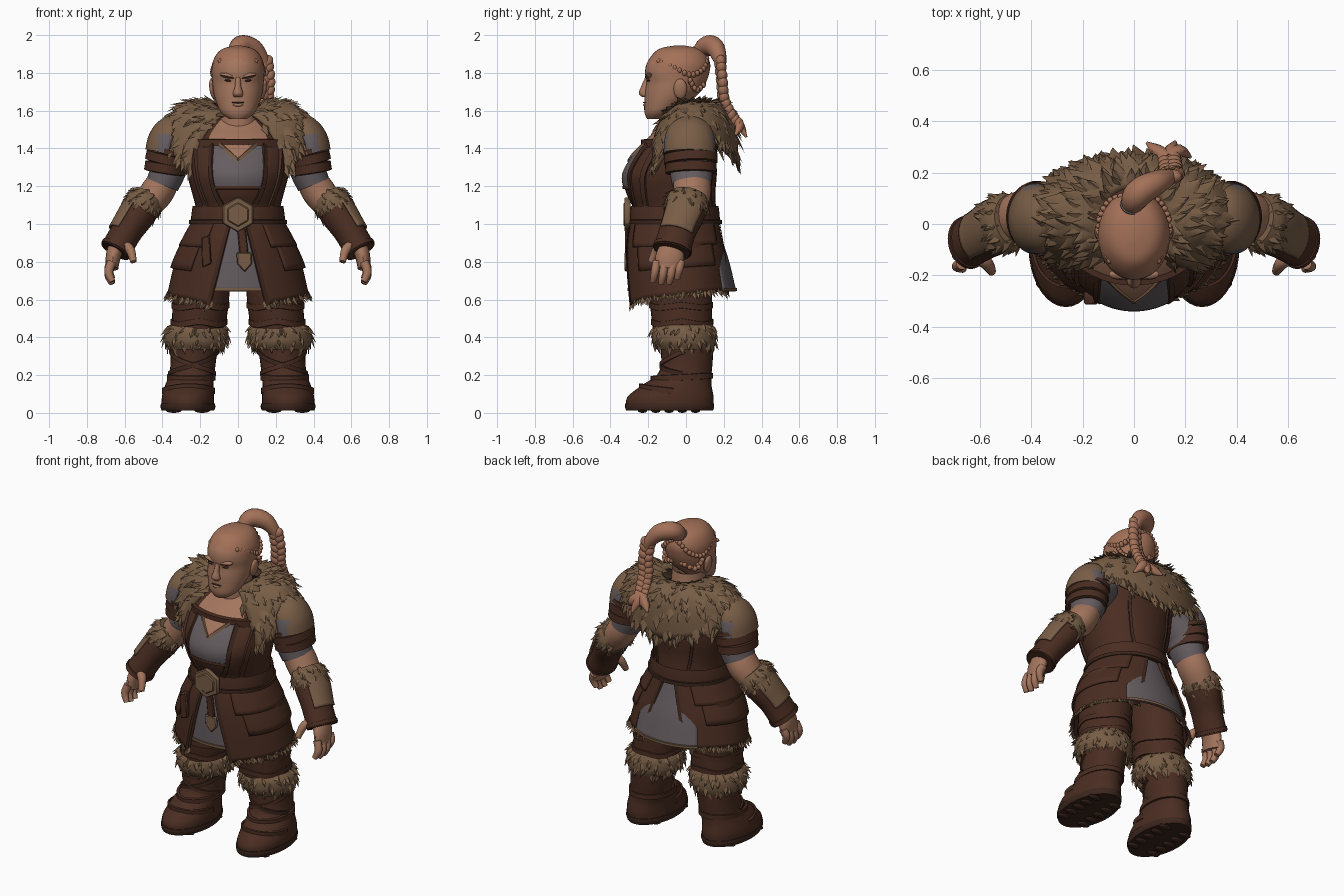
import bpy, bmesh, math, random
from mathutils import Vector, Matrix

if "Cube" in bpy.data.objects:
    bpy.data.objects.remove(bpy.data.objects["Cube"])

random.seed(4)
PI = math.pi
FRONT = -PI / 2
COLOURS = {"skin": (.37, .18, .11), "hair": (.37, .165, .098), "fur": (.185, .11, .06), "dark_fur": (.155, .09, .048),
           "leather": (.068, .026, .0155), "dark_leather": (.045, .019, .012), "cloth": (.13, .108, .117),
           "tan_leather": (.19, .11, .062), "dark_line": (.06, .025, .018)}
MATS = {}
for key, c in COLOURS.items():
    MATS[key] = bpy.data.materials.new(key)
    MATS[key].diffuse_color = (*c, 1)

def finish(name, bm, mats, mirror=False, thick=0):
    bmesh.ops.recalc_face_normals(bm, faces=bm.faces)
    me = bpy.data.meshes.new(name)
    bm.to_mesh(me)
    bm.free()
    for m in mats:
        me.materials.append(MATS[m])
    for p in me.polygons:
        p.use_smooth = True
    me.set_sharp_from_angle(angle=math.radians(40))
    ob = bpy.data.objects.new(name, me)
    bpy.context.collection.objects.link(ob)
    if thick:
        ob.modifiers.new("thickness", "SOLIDIFY").thickness = thick
    if mirror:
        ob.modifiers.new("mirror", "MIRROR").use_mirror_merge = False

def spline(rings, t):
    """Smooth interpolation of a list of tuples, t from 0 to 1."""
    n = len(rings)
    x = min(max(t, 0), 1) * (n - 1)
    i = min(int(x), n - 2)
    f = x - i
    q = [rings[min(max(i + k, 0), n - 1)] for k in (-1, 0, 1, 2)]
    return [b + .5 * f * (c - a + f * (2 * a - 5 * b + 4 * c - d + f * (3 * (b - c) + d - a))) for a, b, c, d in zip(*q)]

def tube(rings, level=True, grow=0):
    """Surface point function for elliptical rings (x, y, z, rx, ry)."""
    def f(a, t):
        x, y, z, rx, ry = spline(rings, t)
        T = Vector((0, 0, 1))
        if not level:
            T = (Vector(spline(rings, min(t + .03, 1))[:3]) - Vector(spline(rings, max(t - .03, 0))[:3])).normalized()
        A = Vector((0, 1, 0)).cross(T).normalized()
        return Vector((x, y, z)) + A * (rx + grow) * math.cos(a) + T.cross(A) * (ry + grow) * math.sin(a)
    return f

def shell(name, f, mats, nu=32, nv=16, a0=0, a1=2 * PI, t0=0, t1=1, rule=None, keep=None, thick=0, mirror=False, caps=False):
    bm = bmesh.new()
    mats = [mats] if isinstance(mats, str) else mats
    cols = nu if abs(a1 - a0 - 2 * PI) < 1e-4 else nu + 1
    g = [[bm.verts.new(f(a0 + (a1 - a0) * i / nu, t0 + (t1 - t0) * j / nv)) for i in range(cols)] for j in range(nv + 1)]
    for j in range(nv):
        for i in range(nu):
            k = (i + 1) % cols
            bm.faces.new((g[j][i], g[j][k], g[j + 1][k], g[j + 1][i]))
    if caps:
        bm.faces.new(g[0])
        bm.faces.new(g[-1])
    bmesh.ops.recalc_face_normals(bm, faces=bm.faces)
    for p in bm.faces if rule else ():
        p.material_index = rule(p.calc_center_median(), p.normal)
    if keep:
        bad = [p for p in bm.faces if not keep(p.calc_center_median(), p.normal)]
        bmesh.ops.delete(bm, geom=bad, context="FACES")
    finish(name, bm, mats, mirror, thick)

def fur(name, f, rows, cols, length, centre, a0=0, a1=2 * PI, t0=0, mirror=False):
    """Broad pointed tufts lying along a surface."""
    bm = bmesh.new()
    for i in range(rows * cols):
        t = t0 + (1 - t0) * (i // cols + random.random()) / rows
        a = a0 + (a1 - a0) * (i % cols + random.random()) / cols
        p = f(a, t)
        du = (f(a + .02, t) - p).normalized()
        dv = ((f(a, t + .02) - p) if t < .5 else (p - f(a, t - .02))).normalized()
        n = du.cross(dv).normalized()
        n = -n if n.dot(p - Vector(centre)) < 0 else n
        s = length * random.uniform(.7, 1.25)
        d = dv * .9 + n * random.uniform(.1, .4) + du * random.uniform(-.4, .4)
        v = [bm.verts.new(q) for q in (p - du * s * .42 - n * .008, p + du * s * .42 - n * .008,
                                       p + n * s * .14 + dv * s * .2, p + d * s, p - dv * s * .4 - n * .008)]
        dark = int(random.random() < .2)
        for q in ((0, 2, 3), (2, 1, 3), (0, 3, 1), (0, 4, 2), (4, 1, 2), (0, 1, 4)):
            bm.faces.new([v[k] for k in q]).material_index = dark
    finish(name, bm, ["fur", "dark_fur"], mirror)

def strap(name, f, pts, w, mat, mirror=False, h=.01, n=24):
    """Flat band following (angle, t) points on a tube."""
    bm, rows = bmesh.new(), []
    for i in range(n + 1):
        p = f(*spline(pts, i / n))
        a, t = spline(pts, i / n)
        out = (p - f(a + PI, t)).normalized()
        side = out.cross(f(*spline(pts, i / n + .02)) - f(*spline(pts, i / n - .02))).normalized() * w / 2
        rows.append([bm.verts.new(p + side * k + out * o) for k, o in ((-1, -h), (1, -h), (.85, h), (-.85, h))])
    for r, q in zip(rows, rows[1:]):
        for k in range(4):
            bm.faces.new((r[k], r[(k + 1) % 4], q[(k + 1) % 4], q[k]))
    finish(name, bm, [mat], mirror)

def blobs(name, items, mat, mirror=False):
    """Ellipsoids given as (location, radii, roll about y)."""
    bm = bmesh.new()
    for loc, r, roll in items:
        m = Matrix.Translation(loc) @ Matrix.Rotation(roll, 4, "Y") @ Matrix.Diagonal((*r, 1))
        bmesh.ops.create_uvsphere(bm, u_segments=14, v_segments=8, radius=1, matrix=m)
    finish(name, bm, [mat], mirror)

def prism(name, outline, y, depth, mat):
    bm = bmesh.new()
    new = bmesh.ops.extrude_face_region(bm, geom=[bm.faces.new([bm.verts.new((x, y, z)) for x, z in outline])])["geom"]
    bmesh.ops.translate(bm, vec=(0, depth, 0), verts=[v for v in new if isinstance(v, bmesh.types.BMVert)])
    bmesh.ops.bevel(bm, geom=bm.edges[:], offset=.006, segments=1, affect="EDGES")
    finish(name, bm, [mat])

def around(t, wave=0):
    return [(k * PI / 4, t + wave * (k % 2)) for k in range(9)]

# Head, face and neck
head = [(0, -.165, 1.555, .045, .04), (0, -.14, 1.59, .09, .08), (0, -.1, 1.65, .117, .12), (0, -.07, 1.70, .13, .147),
        (0, -.052, 1.75, .136, .158), (0, -.047, 1.80, .14, .170), (0, -.04, 1.85, .136, .168), (0, -.035, 1.90, .113, .14),
        (0, -.035, 1.93, .076, .1), (0, -.035, 1.944, .02, .03)]
shell("head", tube(head), ["skin", "hair"], 40, 36, rule=lambda c, n: int(c.z > 1.86 - .75 * (c.y + .18) and c.z > 1.66), caps=True)
shell("neck", tube([(0, .0, 1.46, .12, .13), (0, -.02, 1.52, .105, .11), (0, -.03, 1.66, .095, .1)]), "skin")
shell("nose", tube([(0, -.203, 1.775, .014, .014), (0, -.215, 1.73, .016, .022), (0, -.222, 1.69, .028, .028),
                    (0, -.212, 1.672, .02, .018)]), "skin", 12, 8, caps=True)
for name, loc, r, roll, mat in (("ears", (.134, -.03, 1.715), (.018, .036, .055), .15, "skin"),
                                ("brow_ridges", (.052, -.195, 1.784), (.048, .02, .014), -.2, "skin"),
                                ("eyebrows", (.052, -.203, 1.779), (.04, .014, .004), -.22, "dark_line"),
                                ("eyes", (.05, -.197, 1.759), (.022, .011, .006), -.1, "dark_line")):
    blobs(name, [(loc, r, roll)], mat, True)
blobs("mouth", [((0, -.217, 1.643), (.034, .011, .004), 0)], "dark_line")
blobs("lower_lip", [((0, -.214, 1.63), (.028, .013, .009), 0)], "skin")

# Hair: hairline plaits, tied bun and hanging braid
def plait(name, path, count, r, mirror=False):
    pts = [(spline(path, i / (count - 1)), (-1) ** i) for i in range(count)]
    blobs(name, [((p[0] + k * r * .45, p[1] + k * r * .14, p[2]), (r, r * .9, r * 1.2), .6 * k) for p, k in pts], "hair", mirror)

plait("hairline_plaits", [(.085, -.145, 1.86), (.12, -.07, 1.83), (.125, .02, 1.79), (.085, .09, 1.82), (.02, .11, 1.88)], 30, .014, True)
plait("nape_plaits", [(.125, .02, 1.76), (.105, .055, 1.71), (.04, .095, 1.74)], 12, .014, True)
bun = [(-.01, .05, 1.875, .03, .03), (0, .095, 1.93, .05, .052), (.03, .13, 1.945, .055, .055),
       (.085, .16, 1.925, .05, .048), (.13, .18, 1.87, .035, .035), (.145, .185, 1.83, .025, .025)]
shell("bun", tube(bun, False), "hair", 20, 20, caps=True)
strap("hair_tie", tube(bun, False), around(.1), .025, "cloth", h=.008)
plait("braid", [(.14, .18, 1.86), (.152, .19, 1.76), (.145, .2, 1.66), (.14, .235, 1.58), (.13, .275, 1.52)], 22, .031)
for k, tip in enumerate([(.22, .26, 1.47), (.16, .32, 1.46), (.05, .315, 1.49)]):
    shell(f"braid_tip_{k + 1}", tube([(.135, .255, 1.56, .025, .025), ((.13 + tip[0]) / 2, .285, 1.52, .03, .025),
                                      (*tip, .006, .006)], False), "hair", 10, 6, caps=True)

# Vest with chest cloth, neckline and straps
torso = [(0, -.06, 1.0, .245, .23), (0, -.06, 1.08, .225, .22), (0, -.08, 1.16, .242, .235), (0, -.085, 1.26, .268, .248),
         (0, -.06, 1.36, .275, .22), (0, -.01, 1.45, .265, .19), (0, .03, 1.52, .2, .15), (0, .03, 1.58, .1, .1)]
tf = tube(torso, grow=.002)
shell("vest", tube(torso), "leather", 40, 28)
shell("chest_cloth", tube(torso, grow=.006), "cloth", 16, 10, FRONT - .51, FRONT + .51, 2.35 / 7, 4.7 / 7)
shell("upper_chest", tube(torso, grow=.008), "skin", 16, 8, FRONT - .62, FRONT + .62, 4.8 / 7, .99)
shell("neckline", lambda u, t: tube(torso, grow=.009)(FRONT + u * (t - 3.8 / 7) / (.9 / 7), t), "skin", 12, 8, -.33, .33, 3.8 / 7, 4.7 / 7)
strap("neckline_trim", tf, [(FRONT + .38, 4.75 / 7), (FRONT, 3.75 / 7)], .02, "tan_leather", True)
strap("chest_strap", tf, [(FRONT - .95, 4.7 / 7), (FRONT + .95, 4.7 / 7)], .05, "leather", h=.012)
strap("cloth_side_seams", tf, [(FRONT + .53, 4.7 / 7), (FRONT + .54, 2.4 / 7), (FRONT + .3, .8 / 7)], .03, "dark_leather", True, .008)
strap("cloth_lower_edge", tf, [(FRONT - .5, 2.35 / 7), (FRONT + .5, 2.35 / 7)], .02, "leather", h=.008)
strap("vest_side_straps", tf, [(FRONT + 1, 4.7 / 7), (FRONT + .95, 2.4 / 7), (FRONT + .8, .8 / 7)], .035, "leather", True, .008)
strap("back_seams", tf, [(PI / 2 - .55, 5 / 7), (PI / 2 - .5, 1 / 7)], .02, "dark_leather", True, .006)

# Belt, buckle, hanging strap and pouch
belt = [(0, -.06, 1.005, .25, .24), (0, -.06, 1.05, .247, .238), (0, -.06, 1.095, .24, .232)]
shell("belt", tube(belt), "leather", 40, 4)
strap("belt_edge", tube(belt), around(.1), .025, "dark_leather", n=48)
for name, r, y in (("buckle", .094, -.325), ("buckle_boss", .065, -.331)):
    prism(name, [(r * math.sin(k * PI / 3), 1.05 + r * math.cos(k * PI / 3)) for k in range(6)], y, .03, "tan_leather")
prism("hanging_strap", [(-.005, .98), (.04, .98), (.06, .8), (.012, .8)], -.322, .018, "leather")
prism("strap_tip", [(-.008, .85), (.07, .85), (.075, .79), (.035, .745), (-.005, .79)], -.326, .02, "tan_leather")
prism("pouch", [(-.195, .93), (-.15, .94), (-.14, .79), (-.19, .77)], -.312, .05, "leather")

# Tunic panels, split leather skirt with layered side flaps, fur hem
tunic = tube([(0, -.06, 1.02, .22, .22), (0, -.052, .92, .27, .242), (0, -.036, .8, .31, .265), (0, -.018, .645, .345, .284)])
for name, mid in (("tunic_front", FRONT), ("tunic_back", -FRONT)):
    shell(name, tunic, "cloth", 20, 14, mid - .7, mid + .7, thick=.01)
    strap(name + "_hem", tunic, [(mid - .7, .97), (mid + .7, .97)], .018, "fur", h=.007)
skirt = [(0, -.06, 1.02, .235, .235), (0, -.06, .92, .285, .257), (0, -.05, .8, .335, .272), (0, -.035, .63, .375, .282)]

def skirt_side(grow=0, flare=0):
    def f(u, t):
        x, y, z, rx, ry = spline(skirt, t)
        p = tube(skirt, grow=grow + flare * t)(u * (PI / 2 - math.asin((.035 + .29 * (1.02 - z)) / rx)), t)
        p.z += (1.02 - z) * (p.y * .3 - .07 * abs(u) ** 4)
        return p
    return f

shell("skirt", skirt_side(), "leather", 30, 14, -1, 1, thick=.016, mirror=True)
for name, t0, t1, u, g in (("lower_flap", .3, .72, .62, .0), ("upper_flap", .05, .42, .72, .006)):
    shell(name, skirt_side(g, .022), "leather", 24, 6, -u, u, t0, t1, thick=.012, mirror=True)
shell("skirt_front_edge", skirt_side(.005), "dark_leather", 3, 12, -1, -.95, mirror=True)
shell("skirt_back_edge", skirt_side(.005), "dark_leather", 3, 12, .95, 1, mirror=True)
fur("skirt_hem", skirt_side(), 2, 30, .042, (0, -.04, .65), -1, 1, .95, True)

# Fur mantle around the neck, open at the front
def mantle(a, t):
    a = PI / 2 + (a - PI / 2) * (1 + .1 * (1 - t))
    c, s = math.cos(a), math.sin(a)
    p0 = Vector((.125 * c, .02 + .12 * s, 1.64 - .06 * s * s * (s < 0)))
    p1 = Vector((.35 * c, .03 + .26 * s, 1.70 - s * s * (.02 if s > 0 else .2)))
    p2 = Vector((.405 * c, .03 + (.245 if s > 0 else .28) * s, 1.47 - s * s * (.15 if s > 0 else .36)))
    return p0 * (1 - t) ** 2 + p1 * 2 * t * (1 - t) + p2 * t * t

shell("fur_mantle", mantle, "fur", 48, 14, -.86, PI + .86, thick=.02)
fur("mantle_tufts", mantle, 6, 34, .072, (0, .03, 1.3), -.88, PI + .88)
fur("mantle_edge", mantle, 1, 50, .07, (0, .03, 1.3), -.88, PI + .88, .9)

# Arms: sleeve, elbow, layered shoulder guard
shell("sleeve", tube([(.26, .02, 1.45, .1, .11), (.345, .025, 1.36, .105, .12), (.375, .028, 1.27, .094, .112),
                      (.4, .03, 1.21, .088, .105)], False), "cloth", mirror=True)
shell("elbow", tube([(.385, .03, 1.24, .08, .097), (.435, .03, 1.16, .088, .1), (.52, 0, 1.05, .07, .085)], False), "skin", mirror=True)
shell("shoulder_guard", tube([(.29, .02, 1.545, .04, .05), (.335, .02, 1.50, .09, .115), (.368, .02, 1.44, .108, .135),
                              (.382, .02, 1.375, .11, .138)], False), ["tan_leather", "cloth"], 40, 20, caps=True,
      rule=lambda c, n: int(abs(n.y) > .42 and c.z < 1.475 and c.x < .425), keep=lambda c, n: n.x > -.2, thick=.012, mirror=True)
bands = tube([(.355, .02, 1.42, .108, .135), (.375, .025, 1.345, .106, .133), (.388, .027, 1.27, .1, .124)], False)
for k, (t, w) in enumerate(((.25, .03), (.5, .055), (.8, .055))):
    strap(f"shoulder_band_{k + 1}", bands, around(t), w, "leather", True, .009, 40)

# Forearms: bracer, outer plate and fur cuff
bracer = [(.485, .012, 1.115, .09, .106), (.53, -.01, 1.05, .092, .108), (.59, -.045, .96, .083, .098), (.65, -.075, .855, .083, .1)]
shell("bracer", tube(bracer, False), "leather", mirror=True, caps=True)
shell("bracer_plate", tube(bracer, False, .012), "tan_leather", 40, 16, t0=.15, t1=.72, mirror=True, thick=.01,
      keep=lambda c, n: n.dot(Vector((.83, 0, .55))) > .62)
strap("wrist_band", tube(bracer, False), around(.93), .025, "leather", True, .005, 40)
cuff = tube([(.472, .015, 1.145, .085, .1), (.497, .006, 1.11, .1, .116), (.525, -.004, 1.07, .096, .112)], False)
shell("bracer_cuff", cuff, "fur", mirror=True, caps=True)
fur("bracer_cuff_tufts", cuff, 3, 15, .045, (.497, .006, 1.11), mirror=True)

# Hands
fingers = {"palm": [(.64, -.075, .89, .045, .06), (.66, -.085, .83, .04, .075), (.667, -.095, .765, .033, .07)],
           "thumb": [(.63, -.11, .89, .03, .03), (.575, -.15, .87, .026, .026), (.553, -.185, .80, .017, .017)]}
for k, drop in enumerate((.0, -.012, -.01, .015)):
    y = -.155 + .043 * k
    fingers[f"finger_{k + 1}"] = [(.668, y, .80, .024, .022), (.685, y - .01, .745 + drop, .023, .021), (.665, y - .02, .695 + drop, .016, .015)]
for name, rings in fingers.items():
    shell(name, tube(rings, False), "skin", 16, 8, mirror=True, caps=True)

# Legs: trousers and knee fur
thigh = tube([(.17, -.035, .9, .14, .16), (.19, -.03, .7, .15, .168), (.2, -.025, .55, .147, .163), (.215, -.015, .4, .14, .155)])
shell("trousers", thigh, "leather", mirror=True)
for k, t in enumerate((.62, .8)):
    strap(f"thigh_band_{k + 1}", thigh, around(t, .03), .035, "leather", True, .006, 40)
knee = tube([(.217, -.012, .465, .145, .155), (.22, -.012, .43, .168, .168), (.222, -.01, .375, .168, .168), (.225, -.005, .335, .145, .15)])
shell("boot_cuff", knee, "fur", mirror=True)
fur("boot_cuff_tufts", knee, 4, 20, .048, (.22, -.01, .4), mirror=True)

# Boots: treaded sole, upper, crossed laces
bf = tube([(.265, -.087, .035, .138, .23), (.265, -.082, .085, .138, .228), (.258, -.05, .145, .128, .185),
           (.245, -.01, .2, .12, .145), (.237, .005, .27, .12, .136), (.23, .005, .38, .128, .143)])
shell("boot", bf, "leather", mirror=True)
shell("sole", tube([(.265, -.087, .012, .138, .23), (.265, -.087, .03, .145, .236), (.265, -.087, .05, .143, .235)]), "dark_leather", 36, 4, mirror=True, caps=True)
blobs("treads", [((.265 + sx * .075, y, .012), (.042, .025, .012), 0) for sx in (-1, 1) for y in (-.23, -.16, -.09, -.02, .05)], "dark_leather", True)
strap("toe_strap", bf, [(0, .3), (FRONT, .38), (-PI, .3)], .035, "leather", True, .006)
strap("ankle_strap", bf, [(k * PI / 4, .56 + .03 * math.sin(k * PI / 4)) for k in range(9)], .035, "leather", True, .008, 40)
strap("boot_lace_out", bf, [(-.1, .9), (FRONT, .76), (-PI + .1, .62)], .026, "leather", True, .008)
strap("boot_lace_in", bf, [(-.1, .62), (FRONT, .76), (-PI + .1, .9)], .026, "dark_leather", True, .008)

for m in bpy.data.materials:
    if m.users and not m.is_grease_pencil:
        m.use_nodes = True
        m.node_tree.nodes["Principled BSDF"].inputs["Base Color"].default_value = m.diffuse_color
